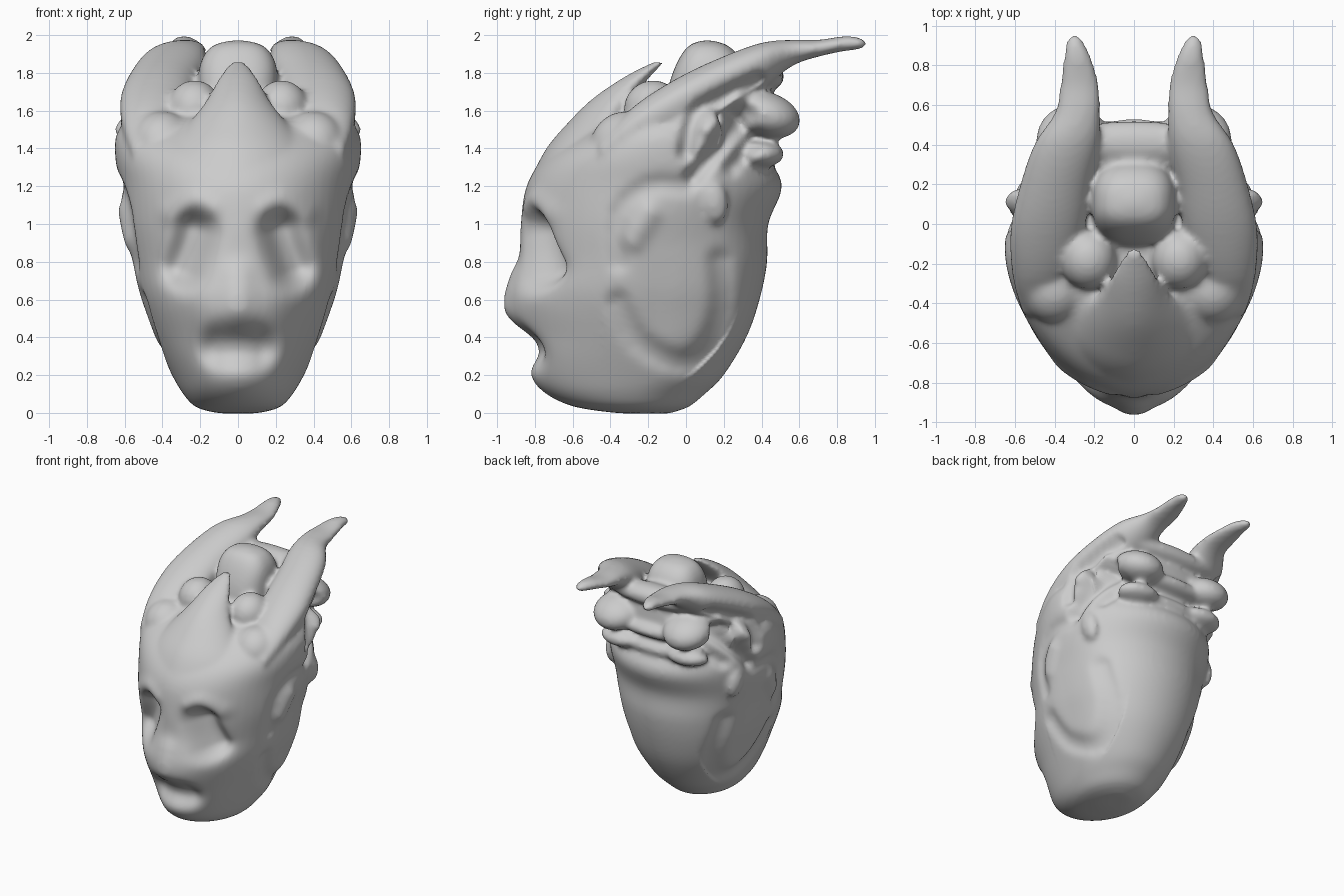
import bpy, bmesh, math
from mathutils import Vector, Matrix

if "Cube" in bpy.data.objects:
    bpy.data.objects.remove(bpy.data.objects["Cube"])

parts = []

def spline(rows, steps=4):
    """Catmull-Rom interpolation through a list of rows."""
    out = []
    for i in range(len(rows) - 1):
        a, b, c, d = (rows[max(i - 1, 0)], rows[i], rows[i + 1], rows[min(i + 2, len(rows) - 1)])
        for k in range(steps):
            t = k / steps
            out.append([0.5 * (2 * q + (r - p) * t + (2 * p - 5 * q + 4 * r - s) * t * t
                               + (3 * q - p - 3 * r + s) * t ** 3) for p, q, r, s in zip(a, b, c, d)])
    return out + [list(rows[-1])]

def finish(bm, name):
    bmesh.ops.recalc_face_normals(bm, faces=bm.faces)
    me = bpy.data.meshes.new(name)
    bm.to_mesh(me)
    bm.free()
    ob = bpy.data.objects.new(name, me)
    bpy.context.collection.objects.link(ob)
    parts.append(ob)

def loft(name, rows, upright=True, mirror=1, power=2.0, n=40):
    """Rows: centre x, y, z, half width, extent to minus side, extent to plus side."""
    bm = bmesh.new()
    rings = []
    for x, y, z, w, lo, hi in spline(rows):
        ring = []
        for k in range(n):
            a = 2 * math.pi * k / n
            c, s = math.cos(a), math.sin(a)
            u = math.copysign(abs(c) ** (2 / power), c) * w
            v = math.copysign(abs(s) ** (2 / power), s)
            v *= hi if v > 0 else lo
            p = (x + u, y + v, z) if upright else (x + u, y, z + v)
            ring.append(bm.verts.new((p[0] * mirror, p[1], p[2])))
        rings.append(ring)
    for r, q in zip(rings, rings[1:]):
        for k in range(n):
            bm.faces.new((r[k], r[(k + 1) % n], q[(k + 1) % n], q[k]))
    bm.faces.new(rings[0])
    bm.faces.new(rings[-1])
    finish(bm, name)

def blob(name, loc, size, rot=0):
    bm = bmesh.new()
    bmesh.ops.create_uvsphere(bm, u_segments=32, v_segments=20, radius=1)
    m = Matrix.Translation(loc) @ Matrix.Rotation(rot, 4, 'X') @ Matrix.Diagonal((*size, 1))
    bmesh.ops.transform(bm, matrix=m, verts=bm.verts)
    finish(bm, name)

# Skull: z, half width, front y, back y
skull = [(-.004, .06, -.30, -.1), (.005, .14, -.42, -.06), (.035, .23, -.60, .02), (.1, .29, -.74, .1),
         (.2, .35, -.83, .2), (.4, .45, -.905, .32), (.6, .53, -.94, .39), (.8, .575, -.885, .43),
         (1.0, .61, -.875, .435), (1.2, .625, -.845, .51), (1.35, .65, -.75, .44), (1.47, .645, -.58, .42),
         (1.55, .58, -.42, .42), (1.6, .42, -.25, .36), (1.62, .2, -.1, .2)]
body = []
for z, w, f, b in skull:
    cy = -.12 if z > .3 else (f + b) / 2 * (1 - z / .3) + -.12 * z / .3
    body.append((0, cy, z, w, cy - f, b - cy))
loft("skull", body, n=64)

# Pointed forehead plate standing free at its tip
loft("forehead_plate", [(0, -.50, 1.25, .44, .32, .2), (0, -.47, 1.4, .37, .27, .15),
                        (0, -.44, 1.52, .27, .2, .1), (0, -.35, 1.66, .165, .15, .07),
                        (0, -.24, 1.78, .10, .085, .05), (0, -.14, 1.86, .035, .03, .03)], power=1.8)

# Crown dome, and the folds joining the horns at the back
loft("crown_dome", [(0, .10, 1.5, .21, .22, .22), (0, .10, 1.7, .21, .2, .22),
                    (0, .11, 1.85, .2, .16, .19), (0, .11, 1.94, .14, .1, .12),
                    (0, .11, 1.972, .04, .03, .03)], power=2.6)
blob("back_rim", (0, .41, 1.78), (.4, .11, .08))
blob("back_wall", (0, .34, 1.6), (.42, .13, .24))
blob("back_lip", (0, .40, 1.52), (.36, .13, .07))
blob("back_lower_fold", (0, .37, 1.36), (.36, .11, .07))

for m in (1, -1):
    # Side crest sweeping back into a flattened horn
    loft("horn", [(.50, -.46, 1.38, .06, .06, .05), (.47, -.28, 1.52, .14, .16, .1),
                  (.44, -.05, 1.65, .185, .2, .12), (.40, .18, 1.76, .18, .2, .12),
                  (.34, .40, 1.86, .165, .15, .10), (.285, .56, 1.915, .115, .08, .06),
                  (.275, .70, 1.93, .10, .045, .045), (.285, .84, 1.955, .07, .04, .04),
                  (.30, .93, 1.955, .04, .03, .03), (.30, .955, 1.955, .015, .012, .012)],
         upright=False, mirror=m)
    blob("front_lobe", (m * .23, -.18, 1.62), (.14, .15, .14), .4)
    blob("brow_lobe", (m * .40, -.34, 1.44), (.16, .17, .15), .6)
    blob("back_lobe", (m * .31, .42, 1.58), (.185, .19, .12), -.3)
    blob("lower_back_lobe", (m * .29, .38, 1.37), (.18, .14, .075))
    blob("temple_lobe", (m * .55, .02, 1.45), (.09, .16, .2), -.5)
    blob("ear_nub", (m * .54, .14, 1.13), (.06, .08, .13), .2)

# Fuse everything into one skin
bpy.ops.object.select_all(action='DESELECT')
for ob in parts:
    ob.select_set(True)
head = parts[0]
bpy.context.view_layer.objects.active = head
bpy.ops.object.join()
head.name = "horned_head"
mod = head.modifiers.new("fuse", 'REMESH')
mod.mode = 'VOXEL'
mod.voxel_size = .017
mod2 = head.modifiers.new("soften", 'SMOOTH')
mod2.iterations = 8
bpy.ops.object.modifier_apply(modifier="fuse")
bpy.ops.object.modifier_apply(modifier="soften")

# Sculpt strokes: polyline, width, push (negative is inward)
face_strokes = [([(.225, .96), (.25, .88), (.29, .77)], .095, -.14),  # eye sockets
                ([(.16, 1.08), (.24, 1.12), (.36, 1.06)], .06, .02),  # brow
                ([(0, .56), (0, .72)], .08, .025),                    # nose ridge
                ([(.38, .55), (.3, .45)], .12, -.015),
                ([(0, .35), (.10, .35)], .10, -.105)]                 # mouth
side_strokes = [([(-.36, .58), (-.25, .38), (-.05, .27), (.1, .33), (.19, .55), (.18, .8)], .06, -.03),
                ([(-.05, .6), (-.02, .85)], .2, -.03),                # hollow cheek
                ([(-.36, .8), (-.36, 1.05), (-.2, 1.2), (0, 1.2)], .05, -.02),
                ([(-.28, .92), (-.2, 1.05)], .06, .025),
                ([(.0, 1.38), (.05, 1.58), (.2, 1.68), (.38, 1.76)], .04, -.05),
                ([(.04, 1.25), (.18, 1.42), (.32, 1.58)], .045, -.06),
                ([(.12, 1.5), (.28, 1.66)], .035, .03),
                ([(.24, 1.3), (.38, 1.45)], .04, -.04)]

def smooth_lines(strokes):
    return [(spline(line, 3) if len(line) > 2 else line, w, a) for line, w, a in strokes]

face_strokes, side_strokes = smooth_lines(face_strokes), smooth_lines(side_strokes)

def reach(px, py, line):
    best = 9
    for (ax, ay), (bx, by) in zip(line, line[1:]):
        dx, dy = bx - ax, by - ay
        t = max(0, min(1, ((px - ax) * dx + (py - ay) * dy) / (dx * dx + dy * dy)))
        best = min(best, math.hypot(ax + dx * t - px, ay + dy * t - py))
    return best

def push(px, py, strokes):
    total = 0
    for line, width, amount in strokes:
        d = reach(px, py, line) / width
        if d < 3:
            total += amount * math.exp(-(d ** 2.4) * .9)
    return total

# Read all points and normals once, push them, write them back once
me = head.data
count = len(me.vertices) * 3
co, no = [0.0] * count, [0.0] * count
me.vertices.foreach_get("co", co)
me.vertices.foreach_get("normal", no)
for i in range(0, count, 3):
    x, y, z = co[i:i + 3]
    nx, ny = no[i], no[i + 1]
    if y < -.45 and z < 1.3 and ny < -.1:
        co[i + 1] -= push(abs(x), z, face_strokes)
    if abs(x) > .3 and nx * x > 0 and abs(nx) > .25:
        d = push(y, z, side_strokes) * min(1, (abs(nx) - .25) * 3)
        co[i] += math.copysign(1, x) * d
me.vertices.foreach_set("co", co)
me.update()

# Final softening and smooth shading
mod = head.modifiers.new("soften", 'SMOOTH')
mod.iterations = 3
bpy.ops.object.modifier_apply(modifier="soften")
bpy.ops.object.shade_smooth()
